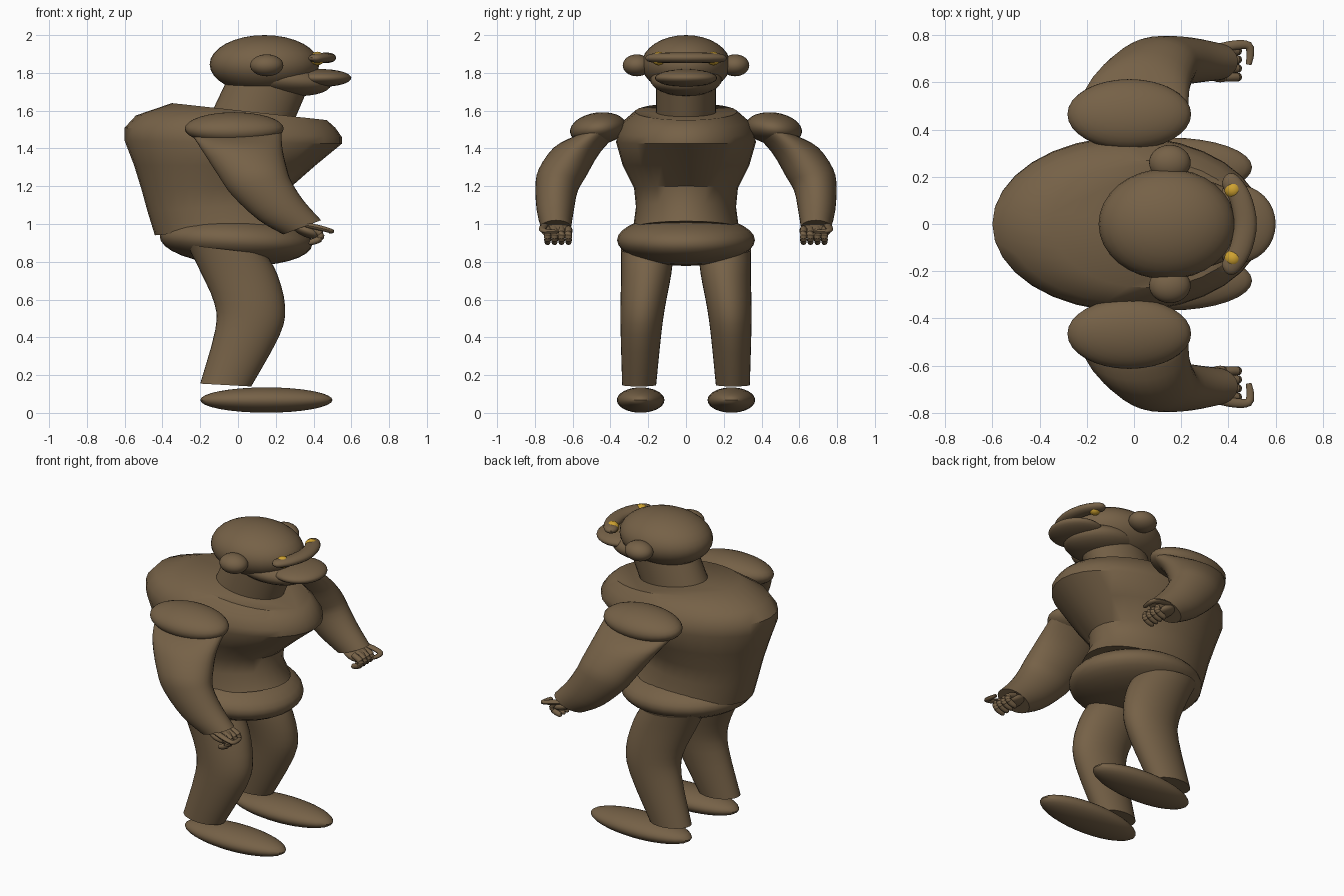
import bpy, bmesh, math
from mathutils import Vector, Euler

if "Cube" in bpy.data.objects:
    bpy.data.objects.remove(bpy.data.objects["Cube"])


def material(name, colour):
    m = bpy.data.materials.new(name)
    m.diffuse_color = (*colour, 1)
    m.use_nodes = True
    m.node_tree.nodes["Principled BSDF"].inputs["Base Color"].default_value = m.diffuse_color
    return m


BROWN = material("brown hide", (0.18, 0.12, 0.063))
GOLD = material("gold eye", (0.62, 0.36, 0.03))


def finish(bm, name, mat, angle=40):
    bmesh.ops.recalc_face_normals(bm, faces=bm.faces[:])
    me = bpy.data.meshes.new(name)
    bm.to_mesh(me)
    bm.free()
    me.materials.append(mat)
    ob = bpy.data.objects.new(name, me)
    bpy.context.collection.objects.link(ob)
    bpy.ops.object.select_all(action='DESELECT')
    ob.select_set(True)
    bpy.context.view_layer.objects.active = ob
    bpy.ops.object.shade_smooth_by_angle(angle=math.radians(angle))
    return ob


def ellipsoid(name, centre, radii, rot=(0, 0, 0), mat=BROWN):
    bm = bmesh.new()
    bmesh.ops.create_uvsphere(bm, u_segments=32, v_segments=16, radius=1)
    turn = Euler([math.radians(a) for a in rot])
    for v in bm.verts:
        p = Vector([c * r for c, r in zip(v.co, radii)])
        p.rotate(turn)
        v.co = p + Vector(centre)
    return finish(bm, name, mat)


def refine(rows, steps):
    """Catmull-Rom interpolation of rows of numbers."""
    out = []
    for i in range(len(rows) - 1):
        a, b, c, d = (rows[max(i - 1, 0)], rows[i], rows[i + 1],
                      rows[min(i + 2, len(rows) - 1)])
        for k in range(steps):
            t = k / steps
            out.append([0.5 * (2 * q + (r - p) * t + (2 * p - 5 * q + 4 * r - s) * t * t
                               + (3 * q - p - 3 * r + s) * t ** 3)
                        for p, q, r, s in zip(a, b, c, d)])
    out.append(list(rows[-1]))
    return out


def skin(name, rings, n=32):
    """Closed skin over elliptical rings given as (centre, axis, axis)."""
    bm = bmesh.new()
    loops = []
    for c, u, v in rings:
        loops.append([bm.verts.new(c + u * math.cos(2 * math.pi * k / n)
                                   + v * math.sin(2 * math.pi * k / n)) for k in range(n)])
    for a, b in zip(loops, loops[1:]):
        for k in range(n):
            bm.faces.new((a[k], a[(k + 1) % n], b[(k + 1) % n], b[k]))
    bm.faces.new(loops[0])
    bm.faces.new(loops[-1])
    return finish(bm, name, BROWN)


def side_loft(name, rows, side=1, steps=1):
    """Rows: back x, back z, front x, front z, middle y, half width, outer lift."""
    rings = []
    for xb, zb, xf, zf, y, w, lift in refine(rows, steps):
        rings.append((Vector(((xb + xf) / 2, side * y, (zb + zf) / 2)),
                      Vector(((xf - xb) / 2, 0, (zf - zb) / 2)),
                      Vector((0, side * w, lift))))
    return skin(name, rings)


def tube(name, points, radii, flat=1.0, n=12, steps=3):
    """Round tube along a path; flat scales its second axis."""
    rows = refine([(*p, r) for p, r in zip(points, radii)], steps)
    pts = [Vector(r[:3]) for r in rows]
    rings = []
    for i, p in enumerate(pts):
        d = (pts[min(i + 1, len(pts) - 1)] - pts[max(i - 1, 0)]).normalized()
        ref = Vector((0, 0, 1)) if abs(d.z) < 0.8 else Vector((0, 1, 0))
        u = d.cross(ref).normalized()
        rings.append((p, u * rows[i][3], u.cross(d) * rows[i][3] * flat))
    return skin(name, rings, n)


# Torso, hips and neck
side_loft("torso", [
    (-.44, .94, .33, 1.015, 0, .28, 0),
    (-.48, 1.07, .28, 1.11, 0, .265, 0),
    (-.51, 1.18, .285, 1.2, 0, .275, 0),
    (-.55, 1.31, .41, 1.31, 0, .335, 0),
    (-.60, 1.44, .55, 1.425, 0, .37, 0),
    (-.60, 1.51, .55, 1.46, 0, .365, 0),
    (-.54, 1.575, .515, 1.51, 0, .335, 0),
    (-.35, 1.64, .47, 1.55, 0, .27, 0)])
ellipsoid("hips", (-.01, 0, .915), (.405, .365, .135), (0, 3, 0))
side_loft("neck", [(-.14, 1.59, .29, 1.53, 0, .158, 0),
                   (-.05, 1.78, .38, 1.74, 0, .158, 0)])

# Head
ellipsoid("head", (.14, 0, 1.845), (.29, .235, .155))
ellipsoid("jaw", (.24, 0, 1.765), (.255, .19, .085), (0, 6, 0))
ellipsoid("muzzle", (.44, 0, 1.773), (.16, .165, .047))
tube("brow", [(.39, -.205, 1.875), (.405, -.185, 1.878), (.45, -.11, 1.88), (.472, 0, 1.88),
              (.45, .11, 1.88), (.405, .185, 1.878), (.39, .205, 1.875)],
     [.012, .038, .046, .048, .046, .038, .012], flat=.58, n=16, steps=4)

for s, tag in ((1, "left"), (-1, "right")):
    ellipsoid(f"{tag}_ear", (.152, s * .26, 1.84), (.088, .075, .058))
    ellipsoid(f"{tag}_eye", (.42, s * .145, 1.876), (.037, .037, .036), mat=GOLD)

    # Leg and foot
    side_loft(f"{tag}_leg", [
        (-.27, .89, .15, .84, .205, .14, 0),
        (-.20, .75, .21, .73, .21, .133, 0),
        (-.125, .58, .25, .56, .228, .119, 0),
        (-.12, .44, .22, .41, .238, .108, 0),
        (-.20, .155, .07, .14, .248, .09, 0)], s, 3)
    ellipsoid(f"{tag}_foot", (.15, s * .24, .068), (.35, .126, .067))

    # Shoulder cap and arm
    ellipsoid(f"{tag}_shoulder", (-.02, s * .465, 1.505), (.262, .15, .085), (-8 * s, 0, 0))
    side_loft(f"{tag}_arm", [
        (-.25, 1.48, .23, 1.50, .46, .14, -.03),
        (-.19, 1.39, .235, 1.40, .575, .125, .01),
        (-.10, 1.25, .26, 1.29, .655, .125, .02),
        (-.03, 1.15, .285, 1.22, .685, .112, .01),
        (.11, 1.02, .35, 1.12, .692, .098, 0),
        (.24, .945, .44, 1.02, .688, .08, 0)], s, 3)

    # Hand with curled fingers and a thumb
    ellipsoid(f"{tag}_palm", (.365, s * .683, .965), (.085, .083, .035), (0, 22, 0))
    for i in range(4):
        y = s * (.622 + i * .037)
        tube(f"{tag}_finger_{i + 1}",
             [(.385, y, .975), (.435, y, .95), (.43, y, .92), (.385, y, .903), (.375, y, .903)],
             [.018, .019, .018, .015, .005])
    tube(f"{tag}_thumb",
         [(.36, s * .745, .995), (.43, s * .758, .98), (.485, s * .755, .965),
          (.492, s * .715, .96), (.485, s * .675, .96)],
         [.02, .02, .018, .016, .012], flat=.7)
